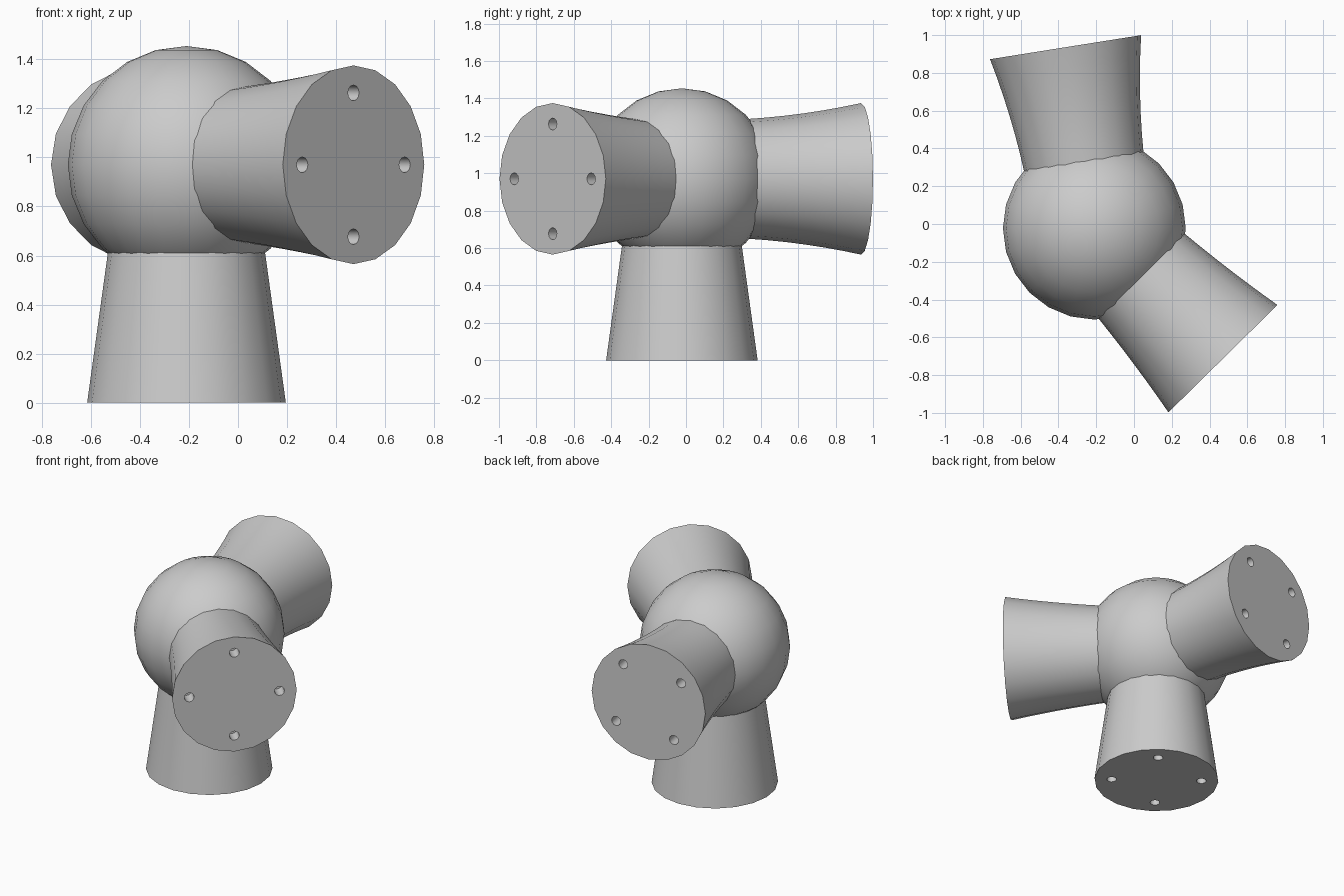
import bpy, bmesh
from math import radians, sin, cos, pi
from mathutils import Matrix, Vector

cube = bpy.data.objects.get("Cube")
if cube:
    bpy.data.objects.remove(cube, do_unlink=True)

CENTRE = Vector((-0.21, -0.022, 0.97))
REACH = 0.97          # hub centre to socket face
UP = Vector((0, 0, 1))

grey = bpy.data.materials.new("light grey")
grey.use_nodes = True
grey.diffuse_color = (0.6, 0.6, 0.6, 1)
grey.node_tree.nodes["Principled BSDF"].inputs["Base Color"].default_value = (0.6, 0.6, 0.6, 1)


def add_object(name, bm, matrix):
    bmesh.ops.recalc_face_normals(bm, faces=bm.faces)
    mesh = bpy.data.meshes.new(name)
    bm.to_mesh(mesh)
    bm.free()
    mesh.materials.append(grey)
    obj = bpy.data.objects.new(name, mesh)
    obj.matrix_world = matrix
    bpy.context.collection.objects.link(obj)
    return obj


def smooth(mesh):
    mesh.shade_smooth()
    mesh.set_sharp_from_angle(angle=radians(40))


def flared_arm(name, axis, sag, hole_turn):
    """Flared tube from the hub, with four blind holes in its end face."""
    axis = Vector(axis).normalized()
    side = UP.cross(axis) if abs(axis.z) < 0.5 else Vector((1, 0, 0))
    frame = Matrix((side, axis.cross(side), axis)).transposed().to_4x4()
    frame.translation = CENTRE

    # Flared body
    bm = bmesh.new()
    rings, sides, steps = [], 20, 6
    for i in range(steps + 1):
        t = i / steps
        r = 0.32 + 0.085 * t - sag * 4 * t * (1 - t)
        z = 0.355 + (REACH - 0.355) * t
        rings.append([bm.verts.new((r * cos(2 * pi * k / sides), r * sin(2 * pi * k / sides), z))
                      for k in range(sides)])
    for a, b in zip(rings, rings[1:]):
        for k in range(sides):
            n = (k + 1) % sides
            bm.faces.new((a[k], a[n], b[n], b[k]))
    bm.faces.new(rings[0])
    bm.faces.new(rings[-1])
    arm = add_object(name, bm, frame)

    # Hole cutters
    bm = bmesh.new()
    for k in range(4):
        turn = radians(hole_turn) + k * pi / 2
        place = Matrix.Translation((0.293 * cos(turn), 0.293 * sin(turn), REACH))
        bmesh.ops.create_cone(bm, cap_ends=True, segments=12, radius1=0.032,
                              radius2=0.032, depth=0.2, matrix=place)
    cutter = add_object(name + "_hole_cutter", bm, frame)
    cutter.hide_render = True
    mod = arm.modifiers.new("holes", 'BOOLEAN')
    mod.operation = 'DIFFERENCE'
    mod.solver = 'EXACT'
    mod.object = cutter
    bpy.context.view_layer.update()
    graph = bpy.context.evaluated_depsgraph_get()
    mesh = bpy.data.meshes.new_from_object(arm.evaluated_get(graph))
    arm.modifiers.clear()
    arm.data = mesh
    bpy.data.objects.remove(cutter, do_unlink=True)
    smooth(mesh)


# Central ball
bm = bmesh.new()
bmesh.ops.create_uvsphere(bm, u_segments=24, v_segments=12, radius=0.484)
hub = add_object("hub_ball", bm, Matrix.Translation(CENTRE))
smooth(hub.data)

# Three sockets
flared_arm("bottom_socket", (0, 0, -1), 0.0, 38)
flared_arm("front_socket", (0.68, -0.69, 0), 0.006, 0)
flared_arm("back_socket", (-0.153, 0.962, 0), 0.012, 38)
